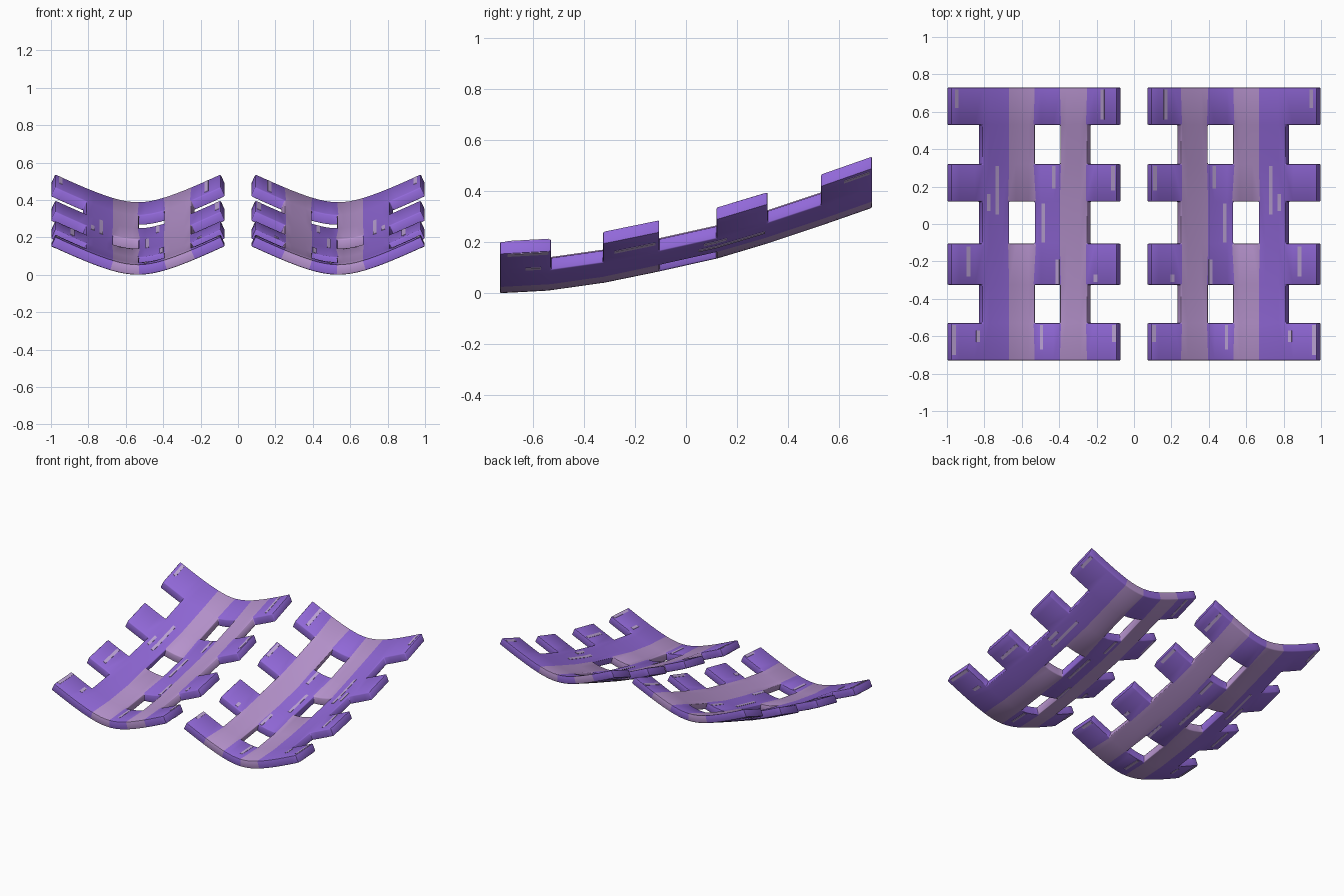
import bpy, bmesh
from math import sqrt
from mathutils import Vector

if "Cube" in bpy.data.objects:
    bpy.data.objects.remove(bpy.data.objects["Cube"], do_unlink=True)


def material(name, rgb):
    m = bpy.data.materials.new(name)
    m.use_nodes = True
    m.diffuse_color = (*rgb, 1)
    m.node_tree.nodes["Principled BSDF"].inputs["Base Color"].default_value = (*rgb, 1)
    return m


PURPLE = material("purple", (0.285, 0.14, 0.69))
LILAC = material("lilac_stripe", (0.477, 0.296, 0.62))
PALE = material("pale_fleck", (0.52, 0.38, 0.69))

# Lattice layout: column borders, row borders and the rise at each row border
CENTRE, THICK = 0.535, 0.055
COLS = [-0.465, -0.295, -0.148, 0.005, 0.155, 0.305, 0.465]
ROWS = [-0.73, -0.53, -0.325, -0.105, 0.12, 0.32, 0.53, 0.73]
RISE = [0, 0.011, 0.04, 0.085, 0.135, 0.195, 0.265, 0.335]
STRIPES = (2, 4)
HOLES = {(3, 1), (2, 3), (3, 5)}
SUB = 4


def rise(y):
    i = max(k for k in range(len(ROWS) - 1) if k == 0 or ROWS[k] <= y)
    t = (y - ROWS[i]) / (ROWS[i + 1] - ROWS[i])
    return RISE[i] + t * (RISE[i + 1] - RISE[i])


def normal(u):
    return Vector((-0.25 * u / sqrt(0.01 + 0.25 * u * u), 0, 1)).normalized()


def surface(u, y, lift=0):
    """Point on the dished underside, lifted along the cross-section normal."""
    return Vector((u, y, sqrt(0.01 + 0.25 * u * u) - 0.1 + rise(y))) + normal(u) * lift


def finish(bm, name, side, mats):
    for v in bm.verts:
        v.co.x = side * (CENTRE - v.co.x)
    bmesh.ops.recalc_face_normals(bm, faces=bm.faces)
    mesh = bpy.data.meshes.new(name)
    bm.to_mesh(mesh)
    bm.free()
    for m in mats:
        mesh.materials.append(m)
    ob = bpy.data.objects.new(name, mesh)
    bpy.context.collection.objects.link(ob)
    bpy.ops.object.select_all(action="DESELECT")
    ob.select_set(True)
    bpy.context.view_layer.objects.active = ob
    bpy.ops.object.shade_smooth_by_angle(angle=0.7)


# Curved lattice plate with notched edges and square holes
def plate(name, side):
    bm = bmesh.new()
    for c in range(len(COLS) - 1):
        for r in range(len(ROWS) - 1):
            notch = c in (0, len(COLS) - 2) and r % 2
            if notch or (c, r) in HOLES:
                continue
            step = (COLS[c + 1] - COLS[c]) / SUB
            for k in range(SUB):
                u0, u1 = COLS[c] + k * step, COLS[c] + (k + 1) * step
                y0, y1 = ROWS[r], ROWS[r + 1]
                corners = ((u0, y0), (u1, y0), (u1, y1), (u0, y1))
                f = bm.faces.new([bm.verts.new(surface(u, y)) for u, y in corners])
                f.material_index = int(c in STRIPES)
    bmesh.ops.remove_doubles(bm, verts=bm.verts, dist=0.0005)
    grown = bmesh.ops.extrude_face_region(bm, geom=bm.faces[:])["geom"]
    for v in grown:
        if isinstance(v, bmesh.types.BMVert):
            v.co += normal(v.co.x) * THICK
    bmesh.ops.recalc_face_normals(bm, faces=bm.faces)
    rim = [e for e in bm.edges if len(e.link_faces) == 2 and e.calc_face_angle() > 0.7]
    bmesh.ops.bevel(bm, geom=rim, offset=0.006, offset_type="OFFSET", segments=2,
                    profile=0.5, affect="EDGES", clamp_overlap=True, material=-1)
    finish(bm, name, side, (PURPLE, LILAC))


# Thin painted flecks: offset across the plate, start and end along it
FLECKS = [
    (-0.415, 0.62, 0.72), (0.37, 0.56, 0.72), (-0.205, 0.05, 0.31),
    (-0.25, 0.07, 0.16), (0.115, 0.19, 0.31), (0.425, 0.18, 0.31),
    (0.055, -0.1, 0.11), (-0.355, -0.28, -0.12), (0.135, -0.32, -0.19),
    (0.335, -0.31, -0.27), (-0.43, -0.7, -0.54), (0.045, -0.67, -0.54),
    (-0.305, -0.63, -0.57), (0.43, -0.63, -0.54),
]


def flecks(name, side):
    bm = bmesh.new()
    for across, start, end in FLECKS:
        u = across * 1.05
        ys = [start] + [y for y in ROWS if start < y < end] + [end]
        for base in (-0.002, THICK - 0.002):
            rings = []
            for y in ys:
                rings.append([bm.verts.new(surface(u + du, y, base + h)) for du, h in
                              ((-0.01, 0), (0.01, 0), (0.01, 0.004), (-0.01, 0.004))])
            for a, b in zip(rings, rings[1:]):
                for i in range(4):
                    j = (i + 1) % 4
                    bm.faces.new((a[i], a[j], b[j], b[i]))
            bm.faces.new(rings[0])
            bm.faces.new(rings[-1])
    finish(bm, name, side, (PALE,))


for label, side in (("left", 1), ("right", -1)):
    # The layout is listed from the outer edge inwards
    plate(label + "_lattice_plate", side)
    flecks(label + "_plate_flecks", side)
